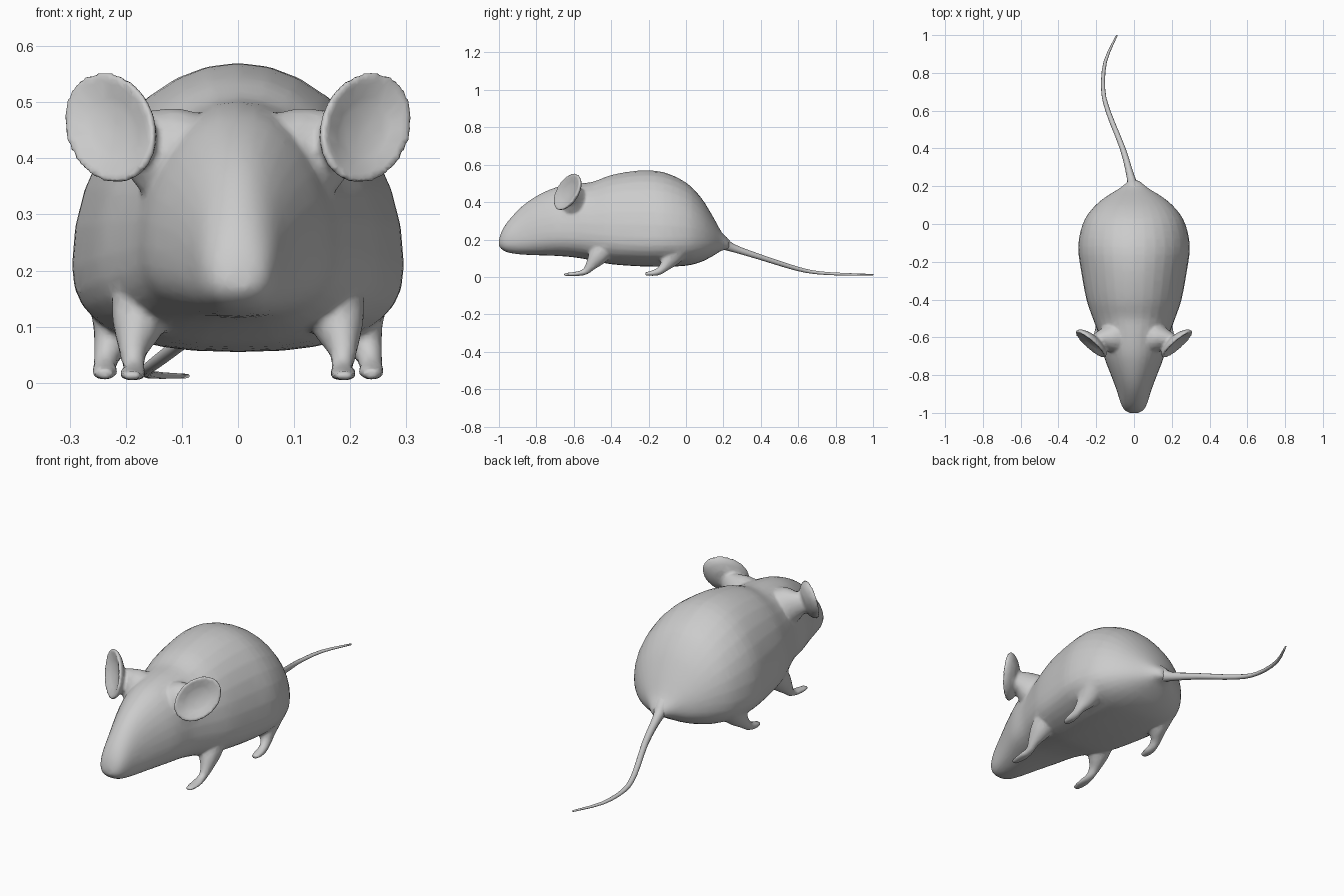
import bpy, bmesh, math
from mathutils import Vector

if "Cube" in bpy.data.objects:
    bpy.data.objects.remove(bpy.data.objects["Cube"])


def spline(rows, steps):
    """Catmull-Rom interpolation of equal-length rows of numbers."""
    out = []
    for i in range(len(rows) - 1):
        a, b, c, d = (rows[max(0, min(len(rows) - 1, i + k))] for k in (-1, 0, 1, 2))
        for s in range(steps):
            t = s / steps
            out.append([0.5 * (2 * q + (r - p) * t + (2 * p - 5 * q + 4 * r - w) * t * t
                               + (3 * q - p - 3 * r + w) * t ** 3)
                        for p, q, r, w in zip(a, b, c, d)])
    return out + [list(rows[-1])]


def loft(bm, rings):
    """Skin a list of point rings and cap both ends."""
    vs = [[bm.verts.new(p) for p in ring] for ring in rings]
    n = len(vs[0])
    for a, b in zip(vs, vs[1:]):
        for i in range(n):
            j = (i + 1) % n
            bm.faces.new((a[i], a[j], b[j], b[i]))
    bm.faces.new(vs[0][::-1])
    bm.faces.new(vs[-1])


def tube(bm, rows, side=1, n=16, steps=4):
    """Tube along rows of x, y, z, half width, half height."""
    rows = spline(rows, steps)
    pts = [Vector((r[0] * side, r[1], r[2])) for r in rows]
    rings = []
    for i, (p, r) in enumerate(zip(pts, rows)):
        t = (pts[min(i + 1, len(pts) - 1)] - pts[max(i - 1, 0)]).normalized()
        s = t.cross(Vector((0, 0, 1))).normalized()
        u = s.cross(t)
        rings.append([p + s * r[3] * math.cos(k * math.tau / n) + u * r[4] * math.sin(k * math.tau / n)
                      for k in range(n)])
    loft(bm, rings)


def finish(bm, name):
    bmesh.ops.recalc_face_normals(bm, faces=bm.faces)
    me = bpy.data.meshes.new(name)
    bm.to_mesh(me)
    bm.free()
    ob = bpy.data.objects.new(name, me)
    bpy.context.collection.objects.link(ob)
    me.shade_smooth()
    return ob


def torso(bm):
    # y, half width, top z, bottom z, z of widest point
    rows = [(-1.0, .025, .20, .165, .18), (-.985, .05, .245, .147, .19), (-.95, .07, .30, .13, .2),
            (-.88, .092, .375, .12, .21), (-.8, .122, .432, .116, .23), (-.7, .16, .478, .113, .24),
            (-.6, .182, .498, .105, .24), (-.5, .218, .508, .088, .23), (-.4, .252, .545, .068, .22),
            (-.25, .28, .569, .057, .21), (-.12, .296, .56, .055, .21), (0, .272, .505, .06, .21),
            (.08, .222, .425, .08, .21), (.14, .155, .33, .11, .2), (.19, .075, .24, .14, .19),
            (.23, .028, .195, .15, .172)]
    rings = []
    for y, w, top, bot, mid in spline(rows, 3):
        ring = []
        for k in range(32):
            a = k * math.tau / 32
            c, s = math.cos(a), math.sin(a)
            p = 1 if s >= 0 else .8
            h = top - mid if s >= 0 else mid - bot
            ring.append((math.copysign(abs(c) ** p, c) * w, y, mid + math.copysign(abs(s) ** p, s) * h))
        rings.append(ring)
    loft(bm, rings)


def ear(bm, side):
    centre = Vector((.228, -.635, .455))
    u, v = Vector((.8, .6, 0)), Vector((.1, .36, .93))
    n = u.cross(v).normalized()
    # dished disc: radius, depth along the facing direction
    prof = [(.01, -.042), (.05, -.038), (.085, -.022), (.1, -.006), (.103, .002),
            (.098, .008), (.08, .002), (.05, -.009), (.01, -.014)]
    rings = []
    for r, d in prof:
        ring = []
        for k in range(24):
            a = k * math.tau / 24
            p = centre + u * r * math.cos(a) + v * r * 1.05 * math.sin(a) + n * d
            ring.append((p.x * side, p.y, p.z))
        rings.append(ring)
    loft(bm, rings)
    # root joining the ear to the skull
    tube(bm, [(.07, -.6, .385, .09, .09), (.13, -.602, .41, .075, .085),
              (.175, -.603, .428, .045, .062), (.215, -.605, .44, .02, .035)], side)


FRONT_LEG = [(.165, -.43, .16, .06, .06), (.178, -.475, .105, .047, .05), (.187, -.51, .06, .027, .03),
             (.186, -.54, .028, .02, .018), (.187, -.59, .016, .026, .012), (.19, -.655, .013, .017, .009)]
HIND_LEG = [(.2, -.04, .16, .07, .07), (.215, -.085, .095, .045, .05), (.232, -.115, .055, .026, .028),
            (.237, -.145, .03, .021, .021), (.238, -.18, .02, .024, .015), (.238, -.217, .016, .016, .01)]

# body with head, ears and legs, fused into one skin
bm = bmesh.new()
torso(bm)
for side in (1, -1):
    ear(bm, side)
    tube(bm, FRONT_LEG, side)
    tube(bm, HIND_LEG, side)
body = finish(bm, "mouse_body")
fuse = body.modifiers.new("fuse", 'REMESH')
fuse.mode = 'VOXEL'
fuse.voxel_size = .008
fuse.use_smooth_shade = True
soft = body.modifiers.new("soften", 'SMOOTH')
soft.factor = .5
soft.iterations = 6
thin = body.modifiers.new("simplify", 'DECIMATE')
thin.ratio = .15

# tail
bm = bmesh.new()
tube(bm, [(0, .14, .21, .06, .06), (-.008, .2, .18, .036, .038), (-.018, .25, .155, .021, .022),
          (-.06, .4, .105, .015, .015), (-.135, .59, .045, .013, .012), (-.163, .71, .022, .011, .009),
          (-.152, .86, .014, .009, .007), (-.09, 1.0, .012, .004, .004)], n=10, steps=3)
finish(bm, "tail")
